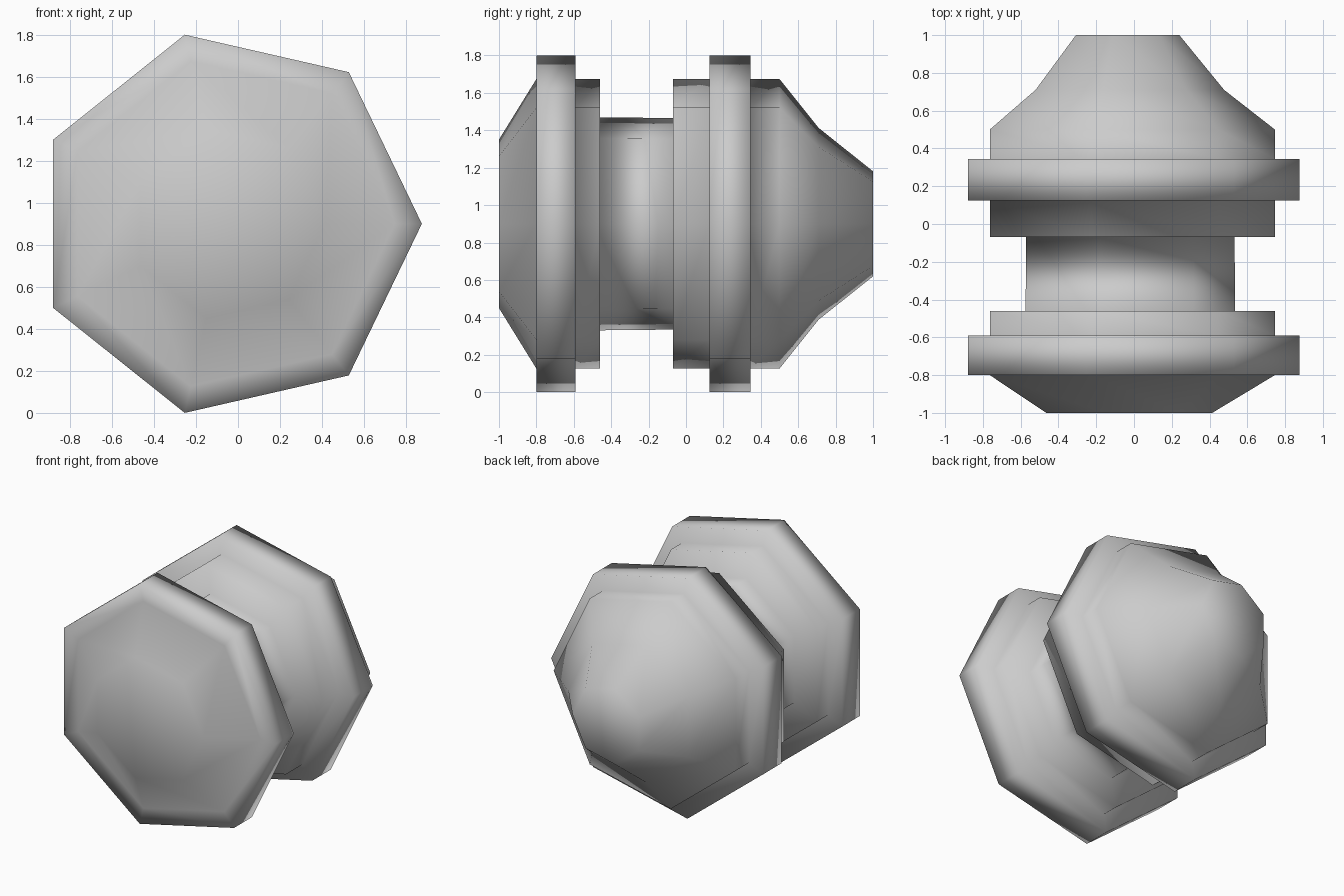
import bpy, bmesh
from math import cos, sin, tau

if "Cube" in bpy.data.objects:
    bpy.data.objects.remove(bpy.data.objects["Cube"])

SIDES = 7
CX, CZ = -0.048, 0.90

# (y, radius) profile: front bevel, flange, collar, neck, collar, flange, tapered back
PROFILE = [
    (-1.00, 0.462), (-0.80, 0.794),
    (-0.80, 0.923), (-0.59, 0.923),
    (-0.59, 0.794), (-0.46, 0.794),
    (-0.46, 0.584), (-0.07, 0.580),
    (-0.07, 0.794), (0.125, 0.794),
    (0.125, 0.923), (0.345, 0.923),
    (0.345, 0.794), (0.50, 0.794),
    (0.71, 0.525), (1.00, 0.288),
]


def lathe(name, profile, sides):
    bm = bmesh.new()
    rings = [[bm.verts.new((CX + r * cos(tau * k / sides), y,
                            CZ + r * sin(tau * k / sides)))
              for k in range(sides)] for y, r in profile]
    for a, b in zip(rings, rings[1:]):
        for k in range(sides):
            n = (k + 1) % sides
            bm.faces.new((a[k], a[n], b[n], b[k]))
    # flat end caps
    bm.faces.new(rings[0])
    bm.faces.new(rings[-1])
    bmesh.ops.recalc_face_normals(bm, faces=bm.faces[:])
    for f in bm.faces:
        f.smooth = True
    mesh = bpy.data.meshes.new(name)
    bm.to_mesh(mesh)
    bm.free()
    obj = bpy.data.objects.new(name, mesh)
    bpy.context.collection.objects.link(obj)
    return obj


# Seven-sided flanged spool lying along y
lathe("flanged_spool", PROFILE, SIDES)
